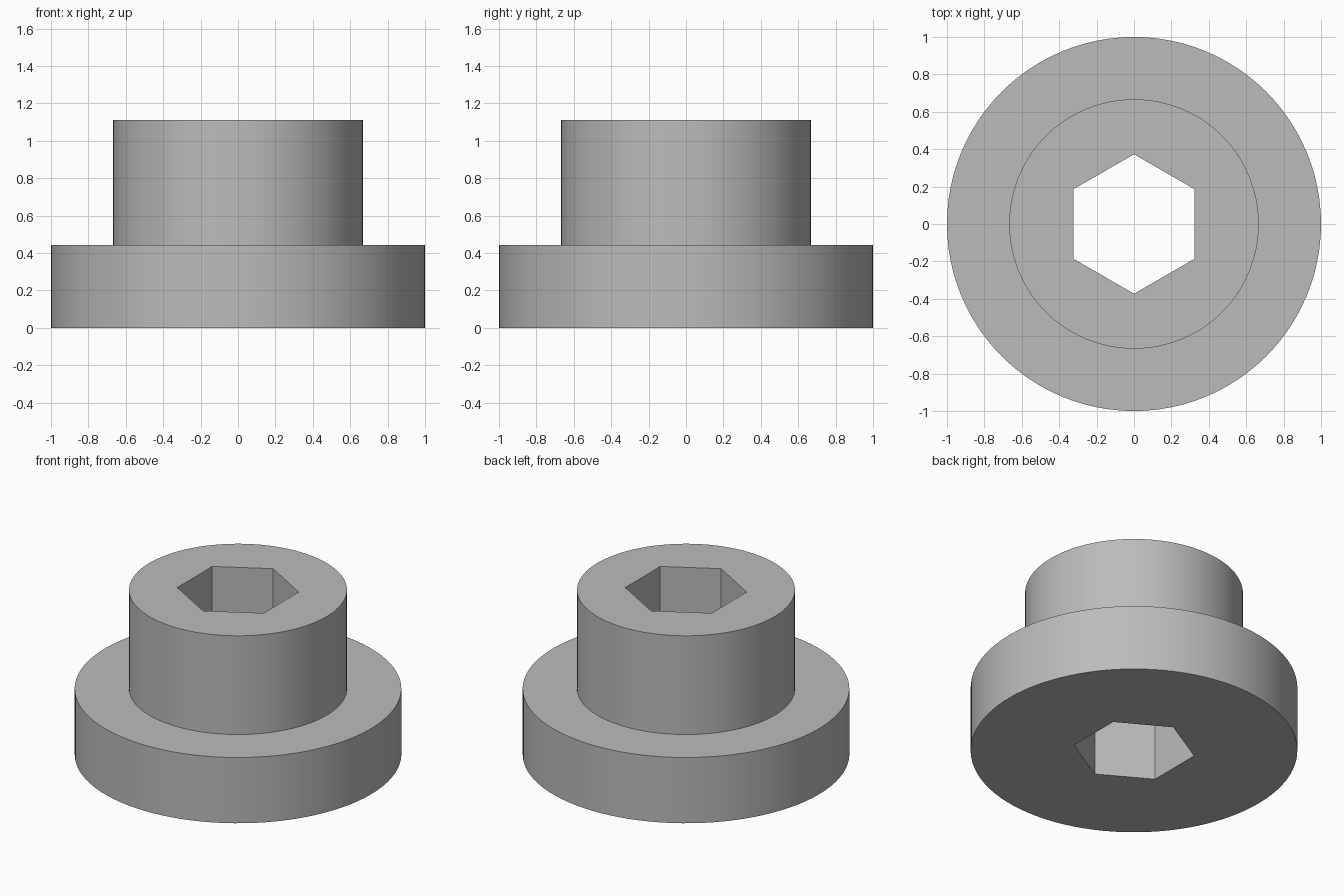
import bpy
import bmesh
from math import cos, sin, pi, radians

cube = bpy.data.objects.get("Cube")
if cube:
    bpy.data.objects.remove(cube, do_unlink=True)

SEGMENTS = 96            # multiple of 12, so the socket corners land on vertices
FLANGE_R, BOSS_R, SOCKET_R = 1.0, 0.667, 0.373
FLANGE_H, TOTAL_H = 0.444, 1.111


def round_radius(radius):
    return lambda angle: radius


def hex_radius(corner):
    # Distance to a hexagon's edge, with corners on the y axis
    return lambda angle: corner * cos(pi / 6) / cos((angle + pi / 6) % (pi / 3) - pi / 6)


def add_ring(bm, radius_at, z):
    angles = [2 * pi * i / SEGMENTS for i in range(SEGMENTS)]
    return [bm.verts.new((radius_at(a) * cos(a), radius_at(a) * sin(a), z)) for a in angles]


# Grey metal
metal = bpy.data.materials.new("grey metal")
metal.use_nodes = True
grey = (0.5, 0.5, 0.5, 1)
metal.diffuse_color = grey
metal.node_tree.nodes["Principled BSDF"].inputs["Base Color"].default_value = grey

# Flange, boss and hexagonal through-socket as one closed loop of rings
bm = bmesh.new()
flange, boss, socket = round_radius(FLANGE_R), round_radius(BOSS_R), hex_radius(SOCKET_R)
rings = [add_ring(bm, radius_at, z) for radius_at, z in (
    (socket, 0), (flange, 0), (flange, FLANGE_H),
    (boss, FLANGE_H), (boss, TOTAL_H), (socket, TOTAL_H))]
for lower, upper in zip(rings, rings[1:] + rings[:1]):
    for i in range(SEGMENTS):
        j = (i + 1) % SEGMENTS
        bm.faces.new((lower[i], lower[j], upper[j], upper[i]))

# Merge the flat strips of each socket wall into one face
bmesh.ops.recalc_face_normals(bm, faces=bm.faces)
mesh = bpy.data.meshes.new("flanged_bushing")
bm.to_mesh(mesh)
bm.free()
mesh.materials.append(metal)

bushing = bpy.data.objects.new("flanged_bushing", mesh)
bpy.context.collection.objects.link(bushing)
bpy.context.view_layer.objects.active = bushing
bushing.select_set(True)
bpy.ops.object.shade_smooth_by_angle(angle=radians(30))
